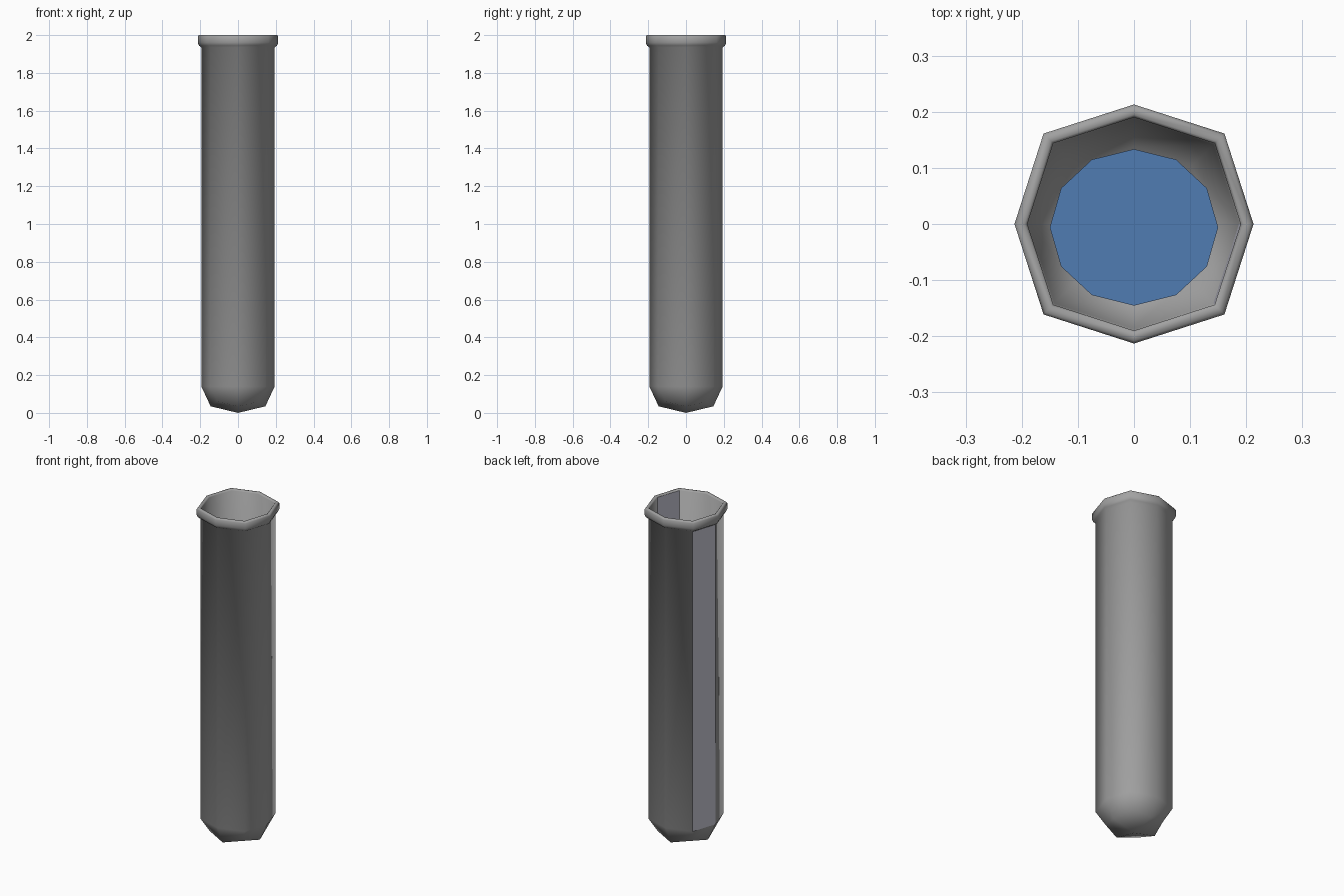
import bpy, bmesh, math

cube = bpy.data.objects.get("Cube")
if cube:
    bpy.data.objects.remove(cube, do_unlink=True)


def material(name, rgb):
    mat = bpy.data.materials.new(name)
    mat.use_nodes = True
    mat.diffuse_color = (*rgb, 1)
    mat.node_tree.nodes["Principled BSDF"].inputs["Base Color"].default_value = (*rgb, 1)
    return mat


grey = material("grey glass", (0.36, 0.36, 0.36))
pale = material("pale glass", (0.52, 0.52, 0.60))
blue = material("blue liquid", (0.08, 0.20, 0.45))


def finish(bm, name, mats):
    bmesh.ops.recalc_face_normals(bm, faces=bm.faces)
    mesh = bpy.data.meshes.new(name)
    bm.to_mesh(mesh)
    bm.free()
    obj = bpy.data.objects.new(name, mesh)
    bpy.context.collection.objects.link(obj)
    for m in mats:
        mesh.materials.append(m)
    bpy.ops.object.select_all(action='DESELECT')
    obj.select_set(True)
    bpy.context.view_layer.objects.active = obj
    bpy.ops.object.shade_smooth_by_angle(angle=math.radians(60))
    return obj


def ring(bm, r, z, lift=0.0):
    """Squarish octagon; its diagonal corners can be lifted."""
    verts = []
    for i in range(8):
        a = i * math.pi / 4
        d = r * (1.07 if i % 2 else 1.0)
        verts.append(bm.verts.new((d * math.cos(a), d * math.sin(a), z + lift * (i % 2))))
    return verts


def cap(bm, loop, z):
    """Four quads meeting at a centre point."""
    c = bm.verts.new((0, 0, z))
    for i in range(0, 8, 2):
        bm.faces.new((c, loop[i], loop[i + 1], loop[(i + 2) % 8]))


# Tube: outer wall, rolled rim and inner wall in one closed profile
bm = bmesh.new()
profile = [
    (0.145, 0.035, 0.025), (0.194, 0.14, 0),                 # outer bowl
    (0.194, 1.935, 0), (0.207, 1.945, 0),                    # outer wall
    (0.213, 1.96, 0), (0.213, 1.993, 0), (0.208, 2.0, 0),    # rim
    (0.195, 2.0, 0), (0.190, 1.994, 0),
    (0.187, 0.145, 0), (0.138, 0.045, 0.025),                # inner wall
]
loops = [ring(bm, *p) for p in profile]
for a, b in zip(loops, loops[1:]):
    for i in range(8):
        j = (i + 1) % 8
        bm.faces.new((a[i], a[j], b[j], b[i]))
cap(bm, loops[0], 0.0)
cap(bm, loops[-1], 0.012)
bmesh.ops.recalc_face_normals(bm, faces=bm.faces)

# One tall outer facet is paler
for f in bm.faces:
    if f.normal.x < -0.9 and f.normal.y > 0.2 and f.calc_area() > 0.1:
        f.material_index = 1
tube = finish(bm, "tube", [grey, pale])
for p in tube.data.polygons:
    if p.material_index == 1:
        p.use_smooth = False

# Liquid: twelve-sided column inside the tube
bm = bmesh.new()
bmesh.ops.create_cone(bm, cap_ends=True, segments=12, radius1=0.11, radius2=0.15, depth=0.8)
for v in bm.verts:
    v.co.y = v.co.y * 0.93 - 0.006
    v.co.z += 0.47
finish(bm, "liquid", [blue])
